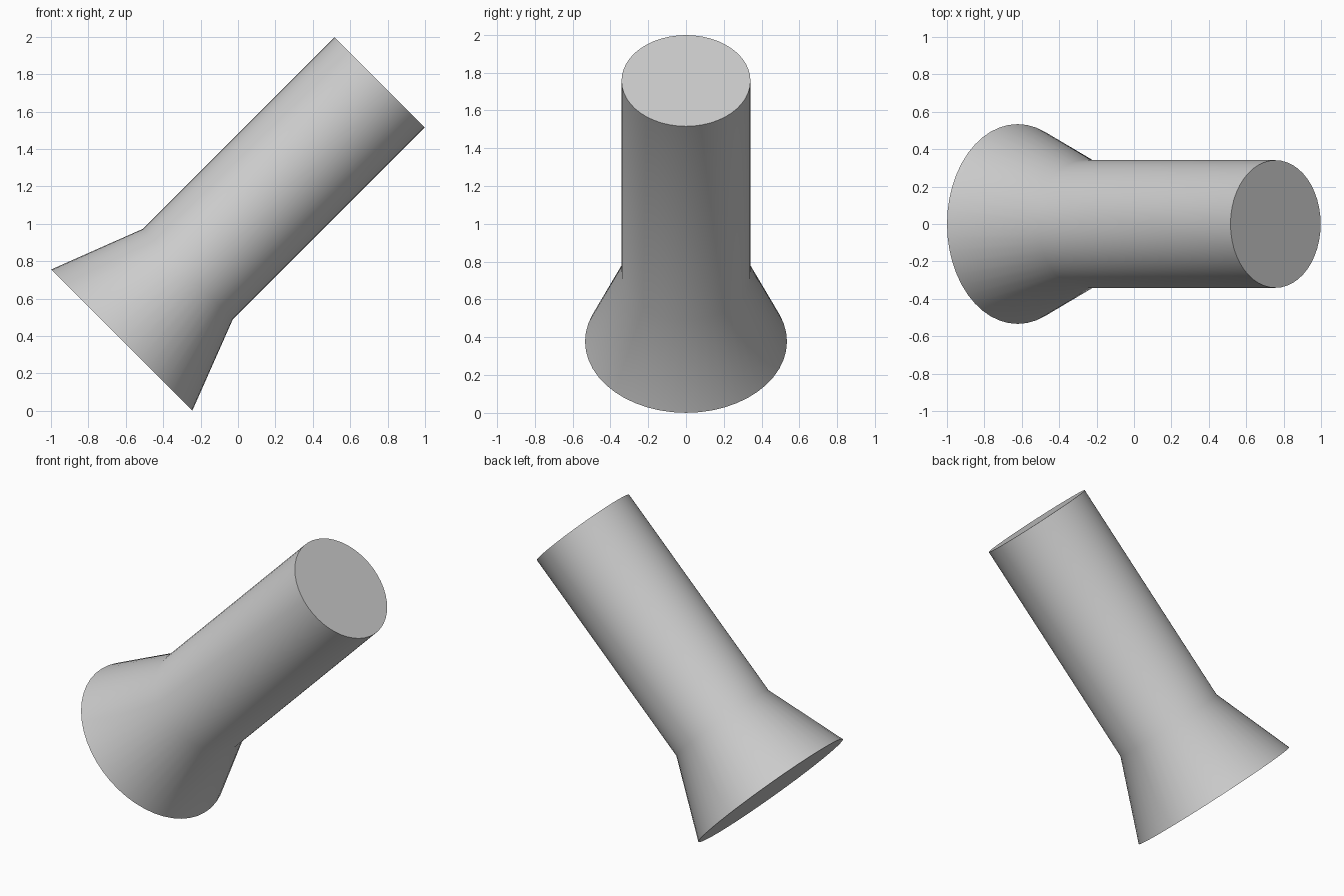
import bpy
import bmesh
from math import radians, sin, cos, tau
from mathutils import Matrix, Vector

cube = bpy.data.objects.get("Cube")
if cube:
    bpy.data.objects.remove(cube, do_unlink=True)

# Plain grey material
grey = bpy.data.materials.new("light_grey")
grey.use_nodes = True
colour = (0.6, 0.6, 0.6, 1)
grey.diffuse_color = colour
grey.node_tree.nodes["Principled BSDF"].inputs["Base Color"].default_value = colour

# Profile along the axis: (radius, distance from the wide end)
SEGMENTS = 48
PROFILE = [(0.534, 0), (0.341, 0.5), (0.341, 1.95)]

bm = bmesh.new()
rings = []
for radius, height in PROFILE:
    rings.append([bm.verts.new((radius * cos(tau * i / SEGMENTS),
                                radius * sin(tau * i / SEGMENTS), height))
                  for i in range(SEGMENTS)])

# Flared base and straight tube walls
for lower, upper in zip(rings, rings[1:]):
    for i in range(SEGMENTS):
        j = (i + 1) % SEGMENTS
        bm.faces.new((lower[i], lower[j], upper[j], upper[i]))

# Flat end caps
bm.faces.new(list(reversed(rings[0])))
bm.faces.new(rings[-1])

# Lean the whole body towards +x
lean = Matrix.Translation(Vector((-0.622, 0, 0.378))) @ Matrix.Rotation(radians(45), 4, "Y")
bm.transform(lean)

mesh = bpy.data.meshes.new("flared_tube")
bm.to_mesh(mesh)
bm.free()
mesh.materials.append(grey)
tube = bpy.data.objects.new("flared_tube", mesh)
bpy.context.collection.objects.link(tube)

# Smooth walls and flare, crisp cap rims
bpy.ops.object.select_all(action="DESELECT")
tube.select_set(True)
bpy.context.view_layer.objects.active = tube
bpy.ops.object.shade_smooth_by_angle(angle=radians(35))
